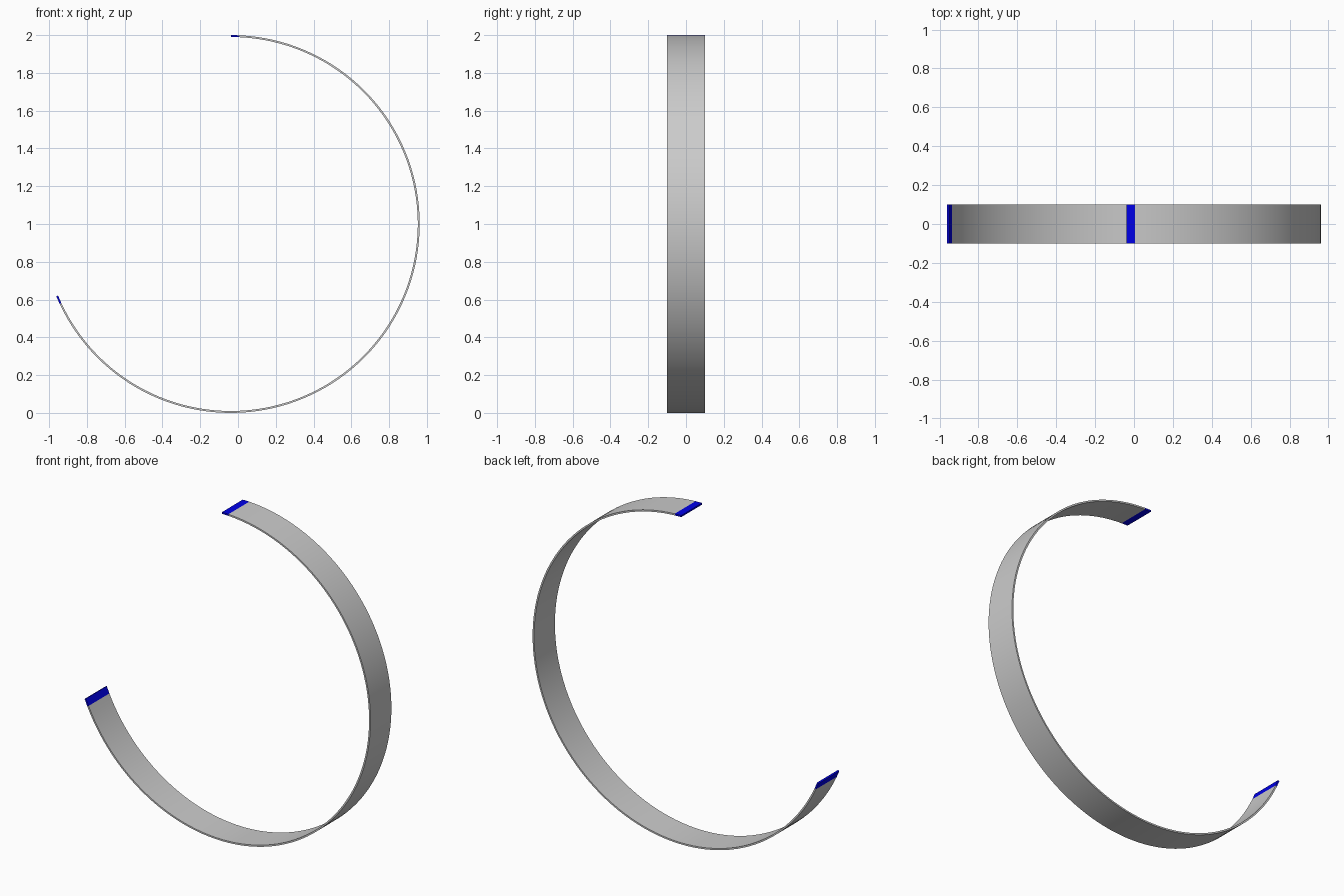
import bpy, bmesh, math

if "Cube" in bpy.data.objects:
    bpy.data.objects.remove(bpy.data.objects["Cube"])

OUTER, INNER = 1.0, 0.99      # band radii
HALF_W = 0.1                  # half width along y
CX, CZ = -0.038, 1.0          # arc centre
STEP = 2.5                    # degrees per segment
START, END = 90.0, -157.5     # open arc, running clockwise from the top


def arc_strip(name, a0, a1, material=None):
    """Rectangular section swept along part of the arc."""
    n = round(abs(a1 - a0) / STEP)
    bm = bmesh.new()
    rings = []
    for i in range(n + 1):
        a = math.radians(a0 + (a1 - a0) * i / n)
        section = [(OUTER, -HALF_W), (OUTER, HALF_W), (INNER, HALF_W), (INNER, -HALF_W)]
        rings.append([bm.verts.new((CX + r * math.cos(a), y, CZ + r * math.sin(a)))
                      for r, y in section])
    for p, q in zip(rings, rings[1:]):
        for k in range(4):
            j = (k + 1) % 4
            bm.faces.new((p[k], p[j], q[j], q[k]))
    bm.faces.new(rings[0])
    bm.faces.new(rings[-1])
    bmesh.ops.recalc_face_normals(bm, faces=bm.faces)
    mesh = bpy.data.meshes.new(name)
    bm.to_mesh(mesh)
    bm.free()
    obj = bpy.data.objects.new(name, mesh)
    bpy.context.collection.objects.link(obj)
    if material:
        mesh.materials.append(material)
    bpy.ops.object.select_all(action='DESELECT')
    obj.select_set(True)
    bpy.context.view_layer.objects.active = obj
    bpy.ops.object.shade_smooth_by_angle(angle=math.radians(30))
    return obj


blue = bpy.data.materials.new("tip_blue")
blue.diffuse_color = (0.0, 0.0, 0.8, 1.0)
blue.use_nodes = True
blue.node_tree.nodes["Principled BSDF"].inputs["Base Color"].default_value = blue.diffuse_color

# Main grey band
arc_strip("band", START - STEP, END + STEP)
# Blue tips at both ends
arc_strip("upper_tip", START, START - STEP, blue)
arc_strip("lower_tip", END + STEP, END, blue)
